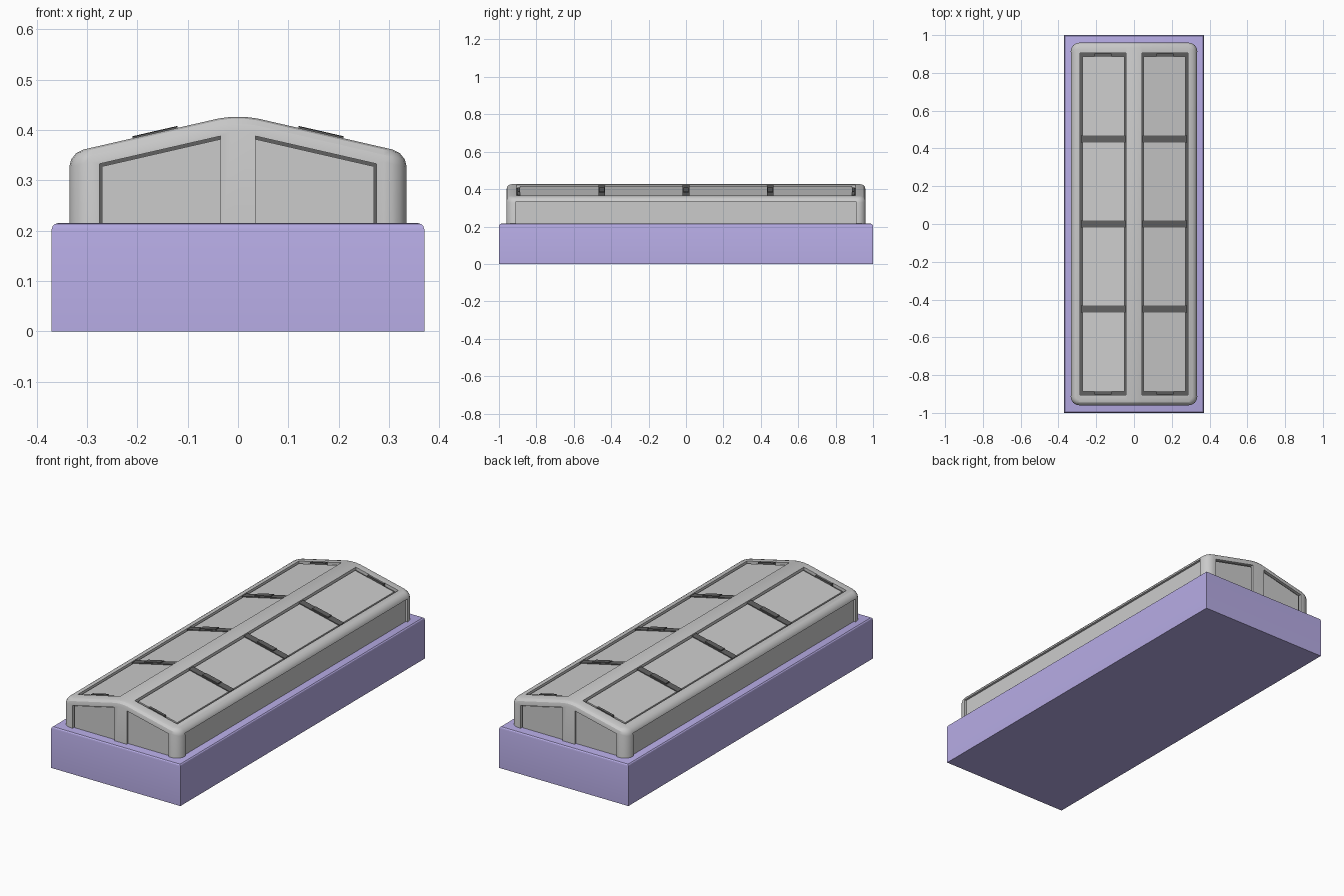
import bpy, bmesh

if "Cube" in bpy.data.objects:
    bpy.data.objects.remove(bpy.data.objects["Cube"])

def material(name, rgb):
    m = bpy.data.materials.new(name)
    m.diffuse_color = (*rgb, 1)
    m.use_nodes = True
    m.node_tree.nodes["Principled BSDF"].inputs["Base Color"].default_value = m.diffuse_color
    return m

purple = material("purple", (0.47, 0.41, 0.78))
dark = material("dark_rubber", (0.12, 0.12, 0.12))

def roof(x):
    return 0.432 - 0.23 * abs(x)

def prism(name, pts, axis, a, b, mat=None):
    """Extrude a 2D outline: axis 'y' uses (x, z) points, 'x' uses (y, z)."""
    bm = bmesh.new()
    rings = []
    for t in (a, b):
        rings.append([bm.verts.new((p, t, q) if axis == 'y' else (t, p, q)) for p, q in pts])
    n = len(pts)
    for r in rings:
        bm.faces.new(r)
    for i in range(n):
        j = (i + 1) % n
        bm.faces.new((rings[0][i], rings[0][j], rings[1][j], rings[1][i]))
    bmesh.ops.recalc_face_normals(bm, faces=bm.faces)
    me = bpy.data.meshes.new(name)
    bm.to_mesh(me)
    bm.free()
    ob = bpy.data.objects.new(name, me)
    bpy.context.collection.objects.link(ob)
    if mat:
        me.materials.append(mat)
    return ob

def bevel(ob, test, width, segments):
    """Round the edges whose two end points pass the test."""
    bm = bmesh.new()
    bm.from_mesh(ob.data)
    edges = [e for e in bm.edges if test(e)]
    bmesh.ops.bevel(bm, geom=edges, offset=width, segments=segments, profile=0.5,
                    affect='EDGES', clamp_overlap=True)
    bm.to_mesh(ob.data)
    bm.free()

def smooth(ob):
    bpy.ops.object.select_all(action='DESELECT')
    ob.select_set(True)
    bpy.context.view_layer.objects.active = ob
    bpy.ops.object.shade_smooth_by_angle(angle=0.5)

def slope(s, x0, x1, low, high):
    """Strip that follows the roof on side s, between two heights off its surface."""
    return [(s * x0, roof(x0) + low), (s * x1, roof(x1) + low),
            (s * x1, roof(x1) + high), (s * x0, roof(x0) + high)]

# Base block with softened top edges
H = 0.215
base = prism("base", [(-0.37, 0), (0.37, 0), (0.37, H), (-0.37, H)], 'y', -1, 1, purple)
bevel(base, lambda e: all(v.co.z > 0.2 for v in e.verts), 0.012, 3)
smooth(base)

# Gabled housing: rounded ridge, corners and eaves
W, L = 0.335, 0.96
frame = prism("housing_frame", [(-W, 0.02), (W, 0.02), (W, roof(W)), (0, roof(0)), (-W, roof(W))],
              'y', -L, L)
bevel(frame, lambda e: all(abs(v.co.x) < 0.01 and v.co.z > 0.4 for v in e.verts), 0.04, 3)
bevel(frame, lambda e: abs(e.verts[0].co.z - e.verts[1].co.z) > 0.2, 0.045, 4)
bevel(frame, lambda e: len(e.link_faces) == 2 and
      sorted(f.normal.z > 0.5 for f in e.link_faces) == [False, True], 0.028, 3)

# Recesses for the windows
cutters = []
def recess(pts, axis, a, b):
    cutters.append(prism("window_cutter", pts, axis, a, b))

for s in (-1, 1):
    recess(slope(s, 0.042, 0.285, -0.02, 0.06), 'y', -0.905, 0.905)
    recess([(-0.91, 0.15), (0.91, 0.15), (0.91, 0.333), (-0.91, 0.333)], 'x', s * 0.321, s * 0.4)
    for e in (-1, 1):
        recess([(s * 0.035, 0.15), (s * 0.275, 0.15), (s * 0.275, 0.333), (s * 0.035, 0.388)],
               'y', e * 0.942, e * 1.05)
for c in cutters:
    c.hide_render = True
    c.hide_viewport = False
    m = frame.modifiers.new("recess", 'BOOLEAN')
    m.operation, m.solver, m.object = 'DIFFERENCE', 'EXACT', c
bpy.context.view_layer.update()
cut = bpy.data.meshes.new_from_object(frame.evaluated_get(bpy.context.evaluated_depsgraph_get()))
frame.modifiers.clear()
frame.data = cut
for c in cutters:
    bpy.data.objects.remove(c)
smooth(frame)

bars = (-0.45, 0.0, 0.45)
stops = (-0.905, *bars, 0.905)
for s in (-1, 1):
    # Roof gasket and four roof panes
    prism("roof_gasket", slope(s, 0.042, 0.285, -0.024, -0.016), 'y', -0.905, 0.905, dark)
    for a, b in zip(stops, stops[1:]):
        prism("roof_pane", slope(s, 0.05, 0.273, -0.022, -0.006), 'y', a + 0.018, b - 0.018)
    # Dark cross bars with raised middle clips
    for y in bars:
        prism("cross_bar", slope(s, 0.046, 0.28, -0.02, -0.002), 'y', y - 0.018, y + 0.018, dark)
        prism("bar_clip", slope(s, 0.12, 0.21, -0.01, 0.004), 'y', y - 0.014, y + 0.014, dark)
    # End clips
    for e in (-1, 1):
        prism("end_clip", slope(s, 0.12, 0.21, -0.018, 0.003), 'y', e * 0.888, e * 0.902, dark)
        # Gable window gasket and pane
        prism("gable_gasket", [(s * 0.035, 0.2), (s * 0.275, 0.2), (s * 0.275, 0.333), (s * 0.035, 0.388)],
              'y', e * 0.93, e * 0.944, dark)
        prism("gable_pane", [(s * 0.035, 0.2), (s * 0.27, 0.2), (s * 0.27, 0.328), (s * 0.035, 0.382)],
              'y', e * 0.93, e * 0.949)
    # Long side pane
    prism("side_pane", [(-0.905, 0.2), (0.905, 0.2), (0.905, 0.33), (-0.905, 0.33)], 'x', s * 0.31, s * 0.325)
